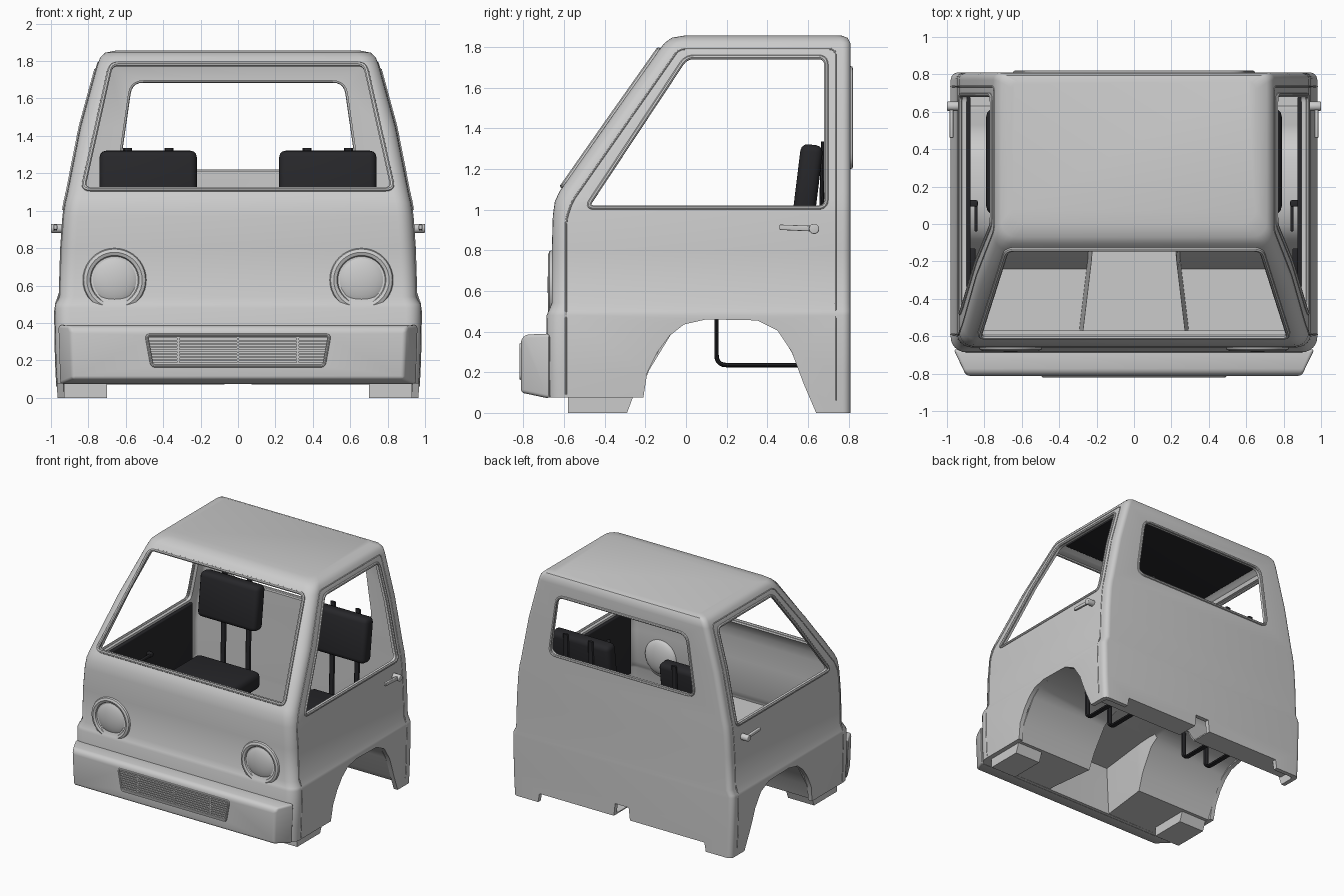
import bpy, bmesh, math
from mathutils import Vector

if "Cube" in bpy.data.objects:
    bpy.data.objects.remove(bpy.data.objects["Cube"])

black = bpy.data.materials.new("black_trim")
black.diffuse_color = (0.02, 0.02, 0.023, 1)
black.use_nodes = True
black.node_tree.nodes["Principled BSDF"].inputs["Base Color"].default_value = black.diffuse_color


def activate(o):
    bpy.ops.object.select_all(action='DESELECT')
    o.select_set(True)
    bpy.context.view_layer.objects.active = o


def finish(o, mat=None, bevel=0, seg=3):
    activate(o)
    if bevel:
        m = o.modifiers.new("bevel", 'BEVEL')
        m.width, m.segments, m.limit_method = bevel, seg, 'ANGLE'
        bpy.ops.object.modifier_apply(modifier=m.name)
    bpy.ops.object.shade_smooth_by_angle(angle=math.radians(35))
    if mat:
        o.data.materials.append(mat)
    return o


def mesh_object(name, bm):
    me = bpy.data.meshes.new(name)
    bm.to_mesh(me)
    bm.free()
    o = bpy.data.objects.new(name, me)
    bpy.context.collection.objects.link(o)
    return o


def loft(name, rings):
    """Closed solid bridging consecutive rings, capped at both ends."""
    bm = bmesh.new()
    vs = [[bm.verts.new(p) for p in r] for r in rings]
    n = len(vs[0])
    for a, b in zip(vs, vs[1:]):
        for i in range(n):
            bm.faces.new((a[i], a[(i + 1) % n], b[(i + 1) % n], b[i]))
    bm.faces.new(vs[0])
    bm.faces.new(vs[-1])
    bmesh.ops.recalc_face_normals(bm, faces=bm.faces)
    return mesh_object(name, bm)


def box(name, c, size, bevel=0, mat=None, rx=0):
    bm = bmesh.new()
    bmesh.ops.create_cube(bm, size=1)
    bmesh.ops.scale(bm, vec=size, verts=bm.verts)
    o = mesh_object(name, bm)
    o.location, o.rotation_euler = c, (rx, 0, 0)
    return finish(o, mat, bevel)


def rounded(pts, r, n=5, closed=True):
    """Round the corners of a 2D polygon or path."""
    out, k = [], len(pts)
    for i in range(k):
        p = Vector(pts[i])
        if not closed and i in (0, k - 1):
            out.append(p)
            continue
        a = p + (Vector(pts[i - 1]) - p).normalized() * r
        b = p + (Vector(pts[(i + 1) % k]) - p).normalized() * r
        for j in range(n + 1):
            t = j / n
            out.append(a * (1 - t) ** 2 + p * 2 * t * (1 - t) + b * t * t)
    return out


def dense(pts, closed=True, step=0.05):
    out = []
    for a, b in zip(pts, pts[1:] + pts[:1] if closed else pts[1:]):
        k = max(1, int((b - a).length / step))
        out += [a.lerp(b, j / k) for j in range(k)]
    return out if closed else out + [pts[-1]]


def tube(name, pts, r, closed=True, mat=None):
    cu = bpy.data.curves.new(name, 'CURVE')
    cu.dimensions, cu.bevel_depth, cu.bevel_resolution = '3D', r, 2
    cu.use_fill_caps = True
    s = cu.splines.new('POLY')
    s.points.add(len(pts) - 1)
    for q, p in zip(s.points, pts):
        q.co = (*p, 1)
    s.use_cyclic_u = closed
    o = bpy.data.objects.new(name, cu)
    bpy.context.collection.objects.link(o)
    activate(o)
    bpy.ops.object.convert(target='MESH')
    return finish(bpy.context.view_layer.objects.active, mat)


def cut(o, cutters):
    activate(o)
    for c in cutters:
        m = o.modifiers.new("cut", 'BOOLEAN')
        m.operation, m.solver, m.object = 'DIFFERENCE', 'EXACT', c
        bpy.ops.object.modifier_apply(modifier=m.name)


def prism_x(name, pts, x0, x1):
    return loft(name, [[(x, p[0], p[1]) for p in pts] for x in (x0, x1)])


def prism_y(name, pts, y0, y1):
    return loft(name, [[(p[0], y, p[1]) for p in pts] for y in (y0, y1)])


# cab sections: height, half width, front y, back y
SEC = [(0, .965, -.685, .81), (.2, .975, -.688, .81), (.48, .98, -.685, .81), (.50, .976, -.677, .81),
       (.54, .955, -.66, .81), (.8, .947, -.66, .81), (.97, .935, -.655, .81), (1.04, .925, -.645, .81),
       (1.09, .913, -.622, .81), (1.45, .842, -.37, .81), (1.78, .752, -.137, .81), (1.82, .737, -.105, .808),
       (1.845, .71, -.07, .795), (1.857, .65, 0, .76)]


def at(z, col):
    for a, b in zip(SEC, SEC[1:]):
        if z <= b[0]:
            return a[col] + (b[col] - a[col]) * (z - a[0]) / (b[0] - a[0])
    return SEC[-1][col]


def ring(z, w, yf, yb, rf=.08, rb=.04, n=6):
    pts = []
    for sx, cy, r, a0 in ((1, yf + rf, rf, -90), (1, yb - rb, rb, 0), (-1, yb - rb, rb, 90), (-1, yf + rf, rf, 180)):
        for j in range(n + 1):
            a = math.radians(a0 + 90 * j / n)
            pts.append((sx * (w - r) + r * math.cos(a), cy + r * math.sin(a), z))
    return pts


# cab shell with window, arch and underside openings
T = .035
outer = [ring(*s) for s in SEC]
inner = [ring(z - (.03 if z > 1.8 else 0), w - T, yf + T, yb - T, .06, .03) for z, w, yf, yb in SEC]
shell = loft("cab_shell", outer[::-1] + inner)
side_win = rounded([(-.49, 1.01), (.69, 1.01), (.69, 1.75), (0, 1.75)], .04)
screen = rounded([(-.83, 1.115), (.83, 1.115), (.68, 1.785), (-.68, 1.785)], .04)
rear_win = rounded([(-.645, 1.21), (.645, 1.21), (.575, 1.695), (-.575, 1.695)], .07)
arch = [(-.21, .075), (-.19, .2), (-.14, .3), (-.08, .38), (-.01, .435), (.1, .46), (.35, .455),
        (.45, .405), (.52, .3), (.58, .14), (.64, 0), (.66, -.1)]
notch = prism_y("notch_cutter", [(-.09, -.1), (.09, -.1), (.06, .17), (-.06, .17)], .5, .95)
cutters = [prism_x("side_cutter", side_win, -1.3, 1.3),
           prism_y("screen_cutter", screen, -1, .2),
           prism_y("rear_cutter", rear_win, .6, 1),
           prism_x("arch_cutter", [(-.95, -.1), (-.95, .075)] + arch, -1.3, 1.3),
           prism_y("sill_cutter", [(-.76, -.1), (.76, -.1), (.73, .07), (-.73, .07)], .4, .95), notch]
cut(shell, cutters)
finish(shell)

# floor following the arches, with raised centre tunnel
prof = [(-.67, .085), (-.24, .085), (-.19, .215), (-.08, .395), (-.01, .45), (.1, .475), (.35, .47),
        (.46, .415), (.53, .3), (.6, .125), (.63, .08), (.79, .08)]
bm = bmesh.new()
rows = []
for y, z in prof:
    t = .22 + max(0, -.13 - y) * .12
    top = .475 if y < .1 else z
    rows.append([bm.verts.new((x, y, h)) for x, h in
                 ((-.94, z), (-t - .02, z), (-t, top), (t, top), (t + .02, z), (.94, z))])
for a, b in zip(rows, rows[1:]):
    for i in range(5):
        bm.faces.new((a[i], a[i + 1], b[i + 1], b[i]))
bmesh.ops.recalc_face_normals(bm, faces=bm.faces)
floor = mesh_object("floor", bm)
activate(floor)
floor.modifiers.new("thick", 'SOLIDIFY').thickness = .01
bpy.ops.object.modifier_apply(modifier="thick")
cut(floor, [notch])
finish(floor)
for c in cutters:
    bpy.data.objects.remove(c)

# window seals
tube("windscreen_seal", [(p.x, at(p.y, 2) - .002, p.y) for p in dense(screen)], .013)
tube("rear_window_seal", [(p.x, .81, p.y) for p in rear_win], .011)

# bumper with recessed slatted grille
bprof = [(-.67, .07, .955), (-.67, .39, .965), (-.79, .385, .91), (-.812, .36, .895), (-.812, .10, .885)]
bumper = loft("bumper", [[(s * w, y, z) for y, z, w in bprof] for s in (-1, 1)])
gr = rounded([(-.46, .17), (.46, .17), (.49, .335), (-.49, .335)], .02)
gc = prism_y("grille_cutter", gr, -.9, -.785)
finish(bumper, None, .018)
cut(bumper, [gc])
bpy.data.objects.remove(gc)
finish(bumper)
tube("grille_frame", [(p.x, -.812, p.y) for p in gr], .008)
for i in range(9):
    z = .183 + i * .0175
    box("grille_slat", (0, -.8, z), (.93 + .06 * i / 9, .024, .009))
for x in (-.32, 0, .32):
    box("grille_bar", (x, -.796, .252), (.012, .024, .16))

# parts repeated on both sides
strap = rounded([(.15, .52), (.15, .235), (.655, .235), (.655, .6), (.675, 1.335)], .05, closed=False)
door = rounded([(.735, .06), (.735, 1.79), (-.035, 1.79), (-.56, 1.04), (-.59, .95), (-.59, .09)], .03, closed=False)
for s in (-1, 1):
    tube("side_window_seal", [(s * at(p.y, 1), p.x, p.y) for p in dense(side_win)], .011)
    tube("door_seam", [(s * (at(p.y, 1) - .001), p.x, p.y) for p in dense(door, False)], .005, False)
    # headlight ring and lens bowl
    tube("headlight_ring", [(s * .66 + .148 * math.cos(a), -.655, .63 + .148 * math.sin(a))
                            for a in (math.tau * i / 40 for i in range(40))], .024)
    bm = bmesh.new()
    bmesh.ops.create_uvsphere(bm, u_segments=32, v_segments=16, radius=.14)
    bmesh.ops.scale(bm, vec=(1, .36, 1), verts=bm.verts)
    lens = mesh_object("headlight_lens", bm)
    lens.location = (s * .66, -.632, .63)
    finish(lens)
    # step under the cab
    prism_x("step", [(-.58, 0), (-.29, 0), (-.26, .08), (-.58, .08)], s * .70, s * .93)
    # outer door handle
    bm = bmesh.new()
    bmesh.ops.create_cone(bm, cap_ends=True, segments=20, radius1=.025, radius2=.025, depth=.08)
    knob = mesh_object("door_handle_knob", bm)
    knob.location, knob.rotation_euler = (s * .96, .63, .905), (0, math.pi / 2, 0)
    finish(knob, None, .006)
    lever = prism_x("door_handle_lever", [(.46, .9), (.63, .892), (.63, .92), (.46, .926)], s * .966, s * .986)
    finish(lever, None, .005)
    # door trim with crank and pull
    box("door_trim", (s * .888, .06, .73), (.03, 1.24, .52), .008, black)
    box("window_crank", (s * .845, .04, .8), (.016, .16, .025), .006, black)
    box("crank_hub", (s * .86, .11, .8), (.05, .035, .035), .008, black)
    box("door_pull", (s * .862, -.2, .84), (.03, .14, .03), .008, black)
    # seat
    box("seat_cushion", (s * .505, .335, .57), (.57, .57, .14), .045, black)
    box("seat_back", (s * .48, .6, 1.145), (.52, .11, .35), .035, black, math.radians(-7))
    for dx in (-.11, .11):
        o = tube("seat_strap", [(0, p.x, p.y) for p in strap], .011, False, black)
        o.location.x, o.scale.x = s * .48 + dx, 2.2

# ceiling lining
box("ceiling_lining", (0, .37, 1.807), (1.32, .78, .02), .005, black)
